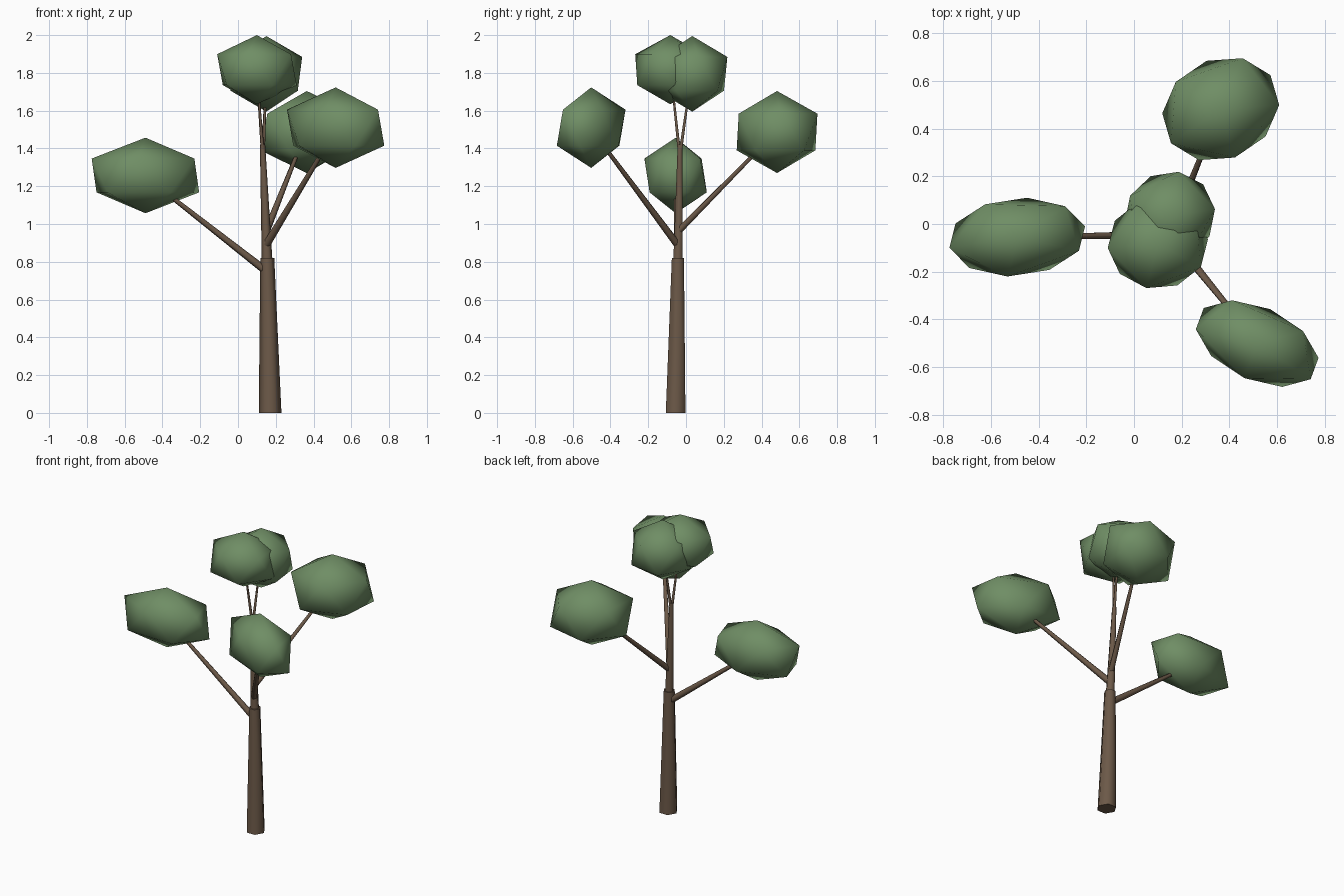
import bpy, bmesh
from mathutils import Matrix, Vector

if "Cube" in bpy.data.objects:
    bpy.data.objects.remove(bpy.data.objects["Cube"])


def material(name, color):
    m = bpy.data.materials.new(name)
    m.diffuse_color = color
    m.use_nodes = True
    m.node_tree.nodes["Principled BSDF"].inputs["Base Color"].default_value = m.diffuse_color
    return m


bark = material("bark", (0.15, 0.10, 0.065, 1))
leaf = material("leaf", (0.16, 0.27, 0.13, 1))


def finish(name, bm, mat):
    bmesh.ops.recalc_face_normals(bm, faces=bm.faces)
    for f in bm.faces:
        f.smooth = True
    mesh = bpy.data.meshes.new(name)
    bm.to_mesh(mesh)
    bm.free()
    mesh.materials.append(mat)
    ob = bpy.data.objects.new(name, mesh)
    bpy.context.collection.objects.link(ob)
    bpy.context.view_layer.objects.active = ob
    ob.select_set(True)
    bpy.ops.object.shade_smooth_by_angle(angle=1.05)
    ob.select_set(False)


def limb(name, a, b, r1, r2, upright=False):
    """Six-sided tapered stick from a to b; upright keeps its rings level."""
    a, b = Vector(a), Vector(b)
    d = b - a
    bm = bmesh.new()
    bmesh.ops.create_cone(bm, cap_ends=True, segments=6, radius1=r1, radius2=r2, depth=1)
    # put a corner of the hexagon on the x axis
    x_rot = Matrix.Rotation(0.5235988, 4, 'Z')
    if not any(abs(v.co.y) < 1e-4 for v in bm.verts):
        bm.transform(x_rot)
    rot = Matrix.Identity(3) if upright else Vector((0, 0, 1)).rotation_difference(d.normalized()).to_matrix()
    for v in bm.verts:
        t = v.co.z + 0.5
        v.co = a + d * t + rot @ Vector((v.co.x, v.co.y, 0))
    finish(name, bm, bark)


def clump(name, c, u, v, rz):
    """Icosahedron stretched along two ground-plane axes u, v and height rz."""
    bm = bmesh.new()
    bmesh.ops.create_icosphere(bm, subdivisions=1, radius=1)
    bm.transform(Matrix(((u[0], v[0], 0, c[0]), (u[1], v[1], 0, c[1]),
                         (0, 0, rz, c[2]), (0, 0, 0, 1))))
    finish(name, bm, leaf)


# Trunk
limb("trunk", (0.17, -0.055, 0), (0.155, -0.043, 0.82), 0.06, 0.037, True)
limb("upper_trunk", (0.155, -0.043, 0.78), (0.13, -0.032, 1.42), 0.029, 0.014, True)

# Branches
limb("left_branch", (0.15, -0.045, 0.75), (-0.49, -0.055, 1.25), 0.021, 0.009)
limb("front_branch", (0.15, -0.045, 0.89), (0.52, -0.50, 1.50), 0.021, 0.009)
limb("back_branch", (0.15, -0.042, 0.96), (0.36, 0.48, 1.49), 0.019, 0.008)
limb("top_front_twig", (0.132, -0.033, 1.36), (0.10, -0.08, 1.80), 0.010, 0.005)
limb("top_back_twig", (0.132, -0.033, 1.36), (0.15, 0.03, 1.80), 0.010, 0.005)

# Leaf clumps
clump("left_leaves", (-0.49, -0.055, 1.257), (-0.318, -0.05), (0.055, -0.178), 0.2)
clump("front_leaves", (0.517, -0.502, 1.51), (-0.288, 0.067), (0.03, -0.192), 0.213)
clump("back_leaves", (0.364, 0.482, 1.487), (0.103, 0.239), (-0.255, 0.057), 0.217)
clump("top_front_leaves", (0.10, -0.083, 1.817), (-0.235, -0.02), (0.02, -0.212), 0.183)
clump("top_back_leaves", (0.15, 0.033, 1.795), (0.212, 0.033), (-0.025, 0.208), 0.2)
